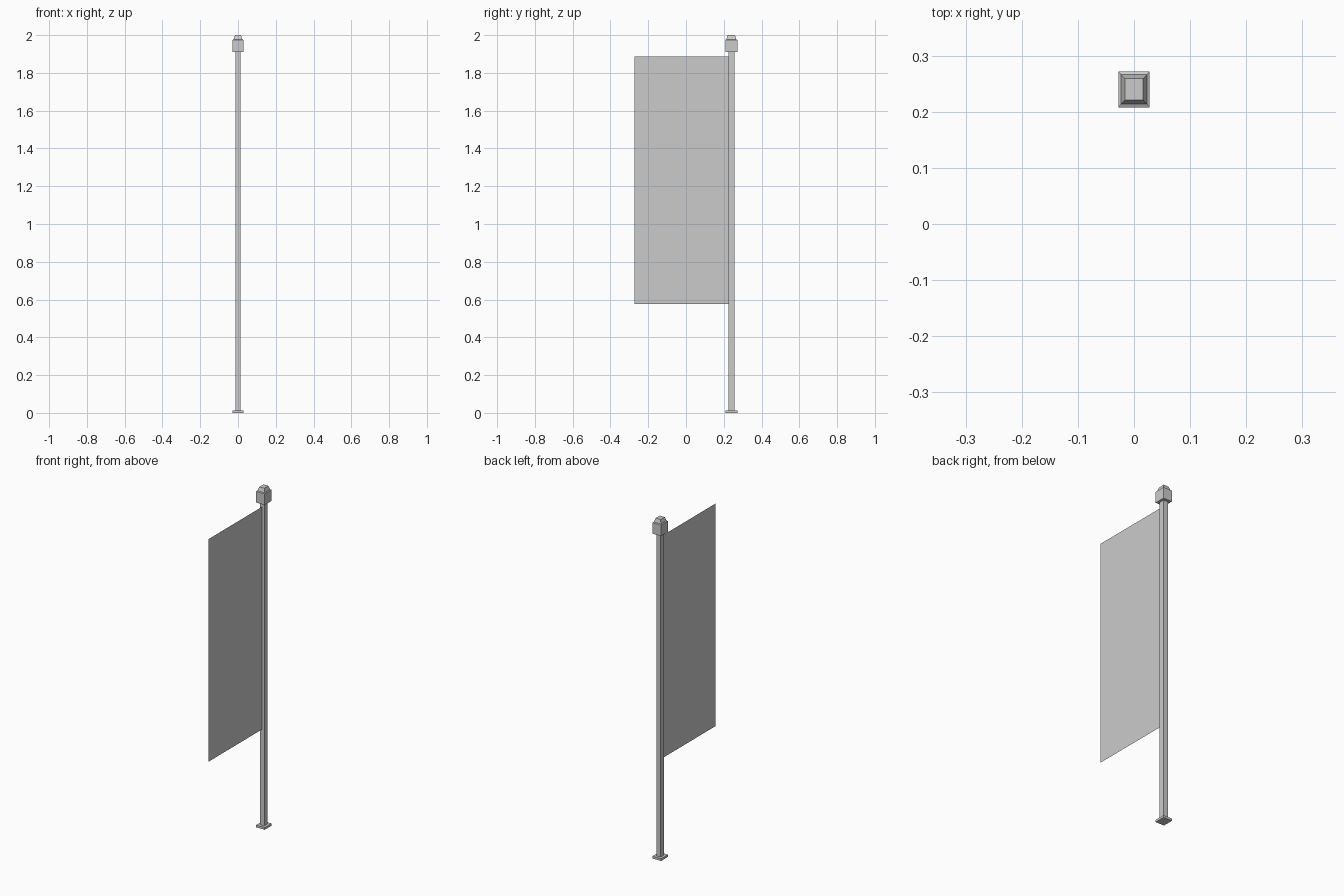
import bpy, bmesh

if "Cube" in bpy.data.objects:
    bpy.data.objects.remove(bpy.data.objects["Cube"])

POLE_Y = 0.24


def square_loft(name, sections):
    """Loft rectangular sections (half_x, half_y, z) into a closed solid."""
    bm = bmesh.new()
    rings = [[bm.verts.new((sx * hx, POLE_Y + sy * hy, z))
              for sx, sy in ((-1, -1), (1, -1), (1, 1), (-1, 1))]
             for hx, hy, z in sections]
    for a, b in zip(rings, rings[1:]):
        for i in range(4):
            j = (i + 1) % 4
            bm.faces.new((a[i], a[j], b[j], b[i]))
    bm.faces.new(rings[0][::-1])
    bm.faces.new(rings[-1])
    mesh = bpy.data.meshes.new(name)
    bm.to_mesh(mesh)
    bm.free()
    obj = bpy.data.objects.new(name, mesh)
    bpy.context.collection.objects.link(obj)
    return obj


# Square foot plate and slim pole
square_loft("base_plate", [(0.028, 0.032, 0), (0.028, 0.032, 0.013)])
square_loft("pole", [(0.014, 0.016, 0.013), (0.014, 0.016, 1.91)])

# Finial: block with a stepped, tapered top
square_loft("finial", [(0.028, 0.032, 1.91), (0.028, 0.032, 1.975),
                       (0.023, 0.026, 1.978), (0.016, 0.019, 2.0)])

# Hanging cloth: one flat sheet in the plane x = 0
mesh = bpy.data.meshes.new("banner_cloth")
y0, y1, z0, z1 = -0.272, 0.225, 0.577, 1.886
mesh.from_pydata([(0, y0, z0), (0, y1, z0), (0, y1, z1), (0, y0, z1)],
                 [], [(0, 1, 2, 3)])
bpy.context.collection.objects.link(bpy.data.objects.new("banner_cloth", mesh))
